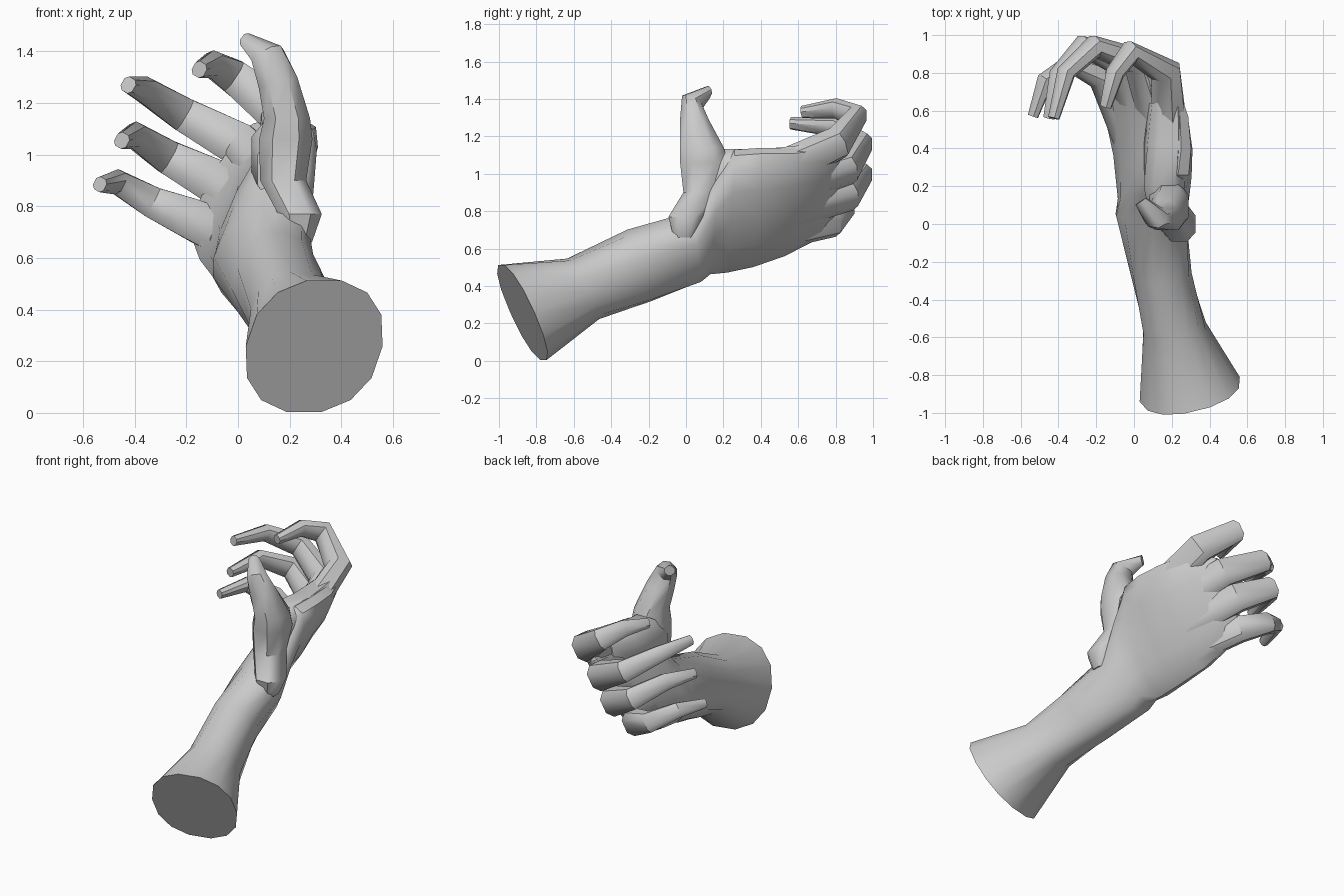
import bpy, bmesh, math
from mathutils import Vector as V

if "Cube" in bpy.data.objects:
    bpy.data.objects.remove(bpy.data.objects["Cube"])


def loft(name, rings, sides, power=1.0, sharp=45):
    """Skin closed rings given as (centre, half axis u, half axis v); cap both ends."""
    bm = bmesh.new()
    loops = []
    for c, u, v in rings:
        c, u, v = V(c), V(u), V(v)
        loop = []
        for i in range(sides):
            t = 2 * math.pi * (i + 0.5) / sides
            a = math.copysign(abs(math.cos(t)) ** power, math.cos(t))
            b = math.copysign(abs(math.sin(t)) ** power, math.sin(t))
            loop.append(bm.verts.new(c + u * a + v * b))
        loops.append(loop)
    for p, q in zip(loops, loops[1:]):
        for i in range(sides):
            j = (i + 1) % sides
            bm.faces.new((p[i], p[j], q[j], q[i]))
    bm.faces.new(loops[0][::-1])
    bm.faces.new(loops[-1])
    bmesh.ops.recalc_face_normals(bm, faces=bm.faces)
    mesh = bpy.data.meshes.new(name)
    bm.to_mesh(mesh)
    bm.free()
    ob = bpy.data.objects.new(name, mesh)
    bpy.context.collection.objects.link(ob)
    bpy.ops.object.select_all(action='DESELECT')
    ob.select_set(True)
    bpy.context.view_layer.objects.active = ob
    bpy.ops.object.shade_smooth_by_angle(angle=math.radians(sharp))
    return ob


def finger(name, path, widths, depths):
    """Loft a curled finger along its joints, wide across the hand."""
    pts = [V(p) for p in path]
    spread = V((0.5, 0, 0.85))
    rings = []
    for i, p in enumerate(pts):
        before = pts[max(i - 1, 0)]
        after = pts[min(i + 1, len(pts) - 1)]
        d_in = (p - before).normalized()
        d_out = (after - p).normalized()
        d = (d_in + d_out).normalized()
        side = (spread - d * spread.dot(d)).normalized()
        rings.append((p, side * widths[i], d.cross(side) * depths[i]))
    return loft(name, rings, 8, 0.75, 40)


# forearm flowing through the wrist into the flat, tilted palm
loft("forearm_and_palm", [
    ((.295, -.875, .258), (.04, -.115, .26), (.265, .065, .0)),
    ((.215, -.55, .385), (.03, -.08, .16), (.165, .03, -.02)),
    ((.14, -.25, .51), (.07, -.06, .18), (.145, .02, -.06)),
    ((.09, .05, .61), (.12, -.02, .17), (.14, .02, -.08)),
    ((.105, .15, .735), (.14, .02, .26), (.12, .0, -.07)),
    ((.105, .24, .80), (.16, .02, .32), (.11, .0, -.06)),
    ((.10, .38, .82), (.18, .02, .31), (.10, .0, -.06)),
    ((.07, .55, .85), (.20, .02, .28), (.085, .0, -.06)),
    ((.02, .74, .905), (.19, .02, .24), (.06, .0, -.045)),
    ((-.04, .83, .95), (.11, .02, .17), (.03, .01, -.02)),
], 14, 0.9)

# thick web of muscle from the thumb to the base of the index finger
loft("thumb_web", [
    ((.16, .08, .94), (0, 0, .12), (.09, 0, 0)),
    ((.16, .20, 1.0), (0, 0, .14), (.115, 0, 0)),
    ((.165, .42, 1.02), (.02, 0, .12), (.11, 0, 0)),
    ((.17, .64, 1.07), (.02, 0, .09), (.09, 0, 0)),
], 8, 0.75)

# fingers: base, knuckle, middle joint, last joint, tip
fingers = {
    "index_finger": [(.19, .50, 1.02), (.165, .81, 1.165), (-.02, .91, 1.305),
                     (-.10, .80, 1.35), (-.15, .62, 1.33)],
    "middle_finger": [(.12, .55, .93), (.02, .86, 1.03), (-.21, .94, 1.155),
                      (-.36, .80, 1.25), (-.425, .56, 1.27)],
    "ring_finger": [(.04, .54, .80), (-.08, .865, .89), (-.27, .94, .99),
                    (-.40, .79, 1.075), (-.45, .56, 1.055)],
    "little_finger": [(-.03, .46, .68), (-.17, .78, .745), (-.33, .85, .815),
                      (-.47, .76, .895), (-.535, .57, .885)],
}
for name, path in fingers.items():
    k = 0.92 if name == "little_finger" else 1.0
    finger(name, path, [k * w for w in (.10, .09, .07, .053, .032)],
           [k * w for w in (.085, .078, .06, .046, .028)])

# thumb rising from the wrist, its tip bent back towards the palm
loft("thumb", [
    ((.23, -.01, .66), (.06, 0, 0), (0, .06, 0)),
    ((.24, .0, .77), (.09, 0, 0), (0, .10, 0)),
    ((.175, .08, .90), (.095, 0, 0), (0, .10, 0)),
    ((.185, .095, 1.06), (.11, 0, 0), (0, .135, 0)),
    ((.19, .085, 1.14), (.095, 0, 0), (0, .125, 0)),
    ((.155, .045, 1.28), (.08, 0, .02), (0, .082, .0)),
    ((.115, .035, 1.385), (.06, -.01, .03), (.015, .055, -.02)),
    ((.035, .12, 1.438), (.018, .01, .024), (.02, .015, -.02)),
], 8, 0.8)
